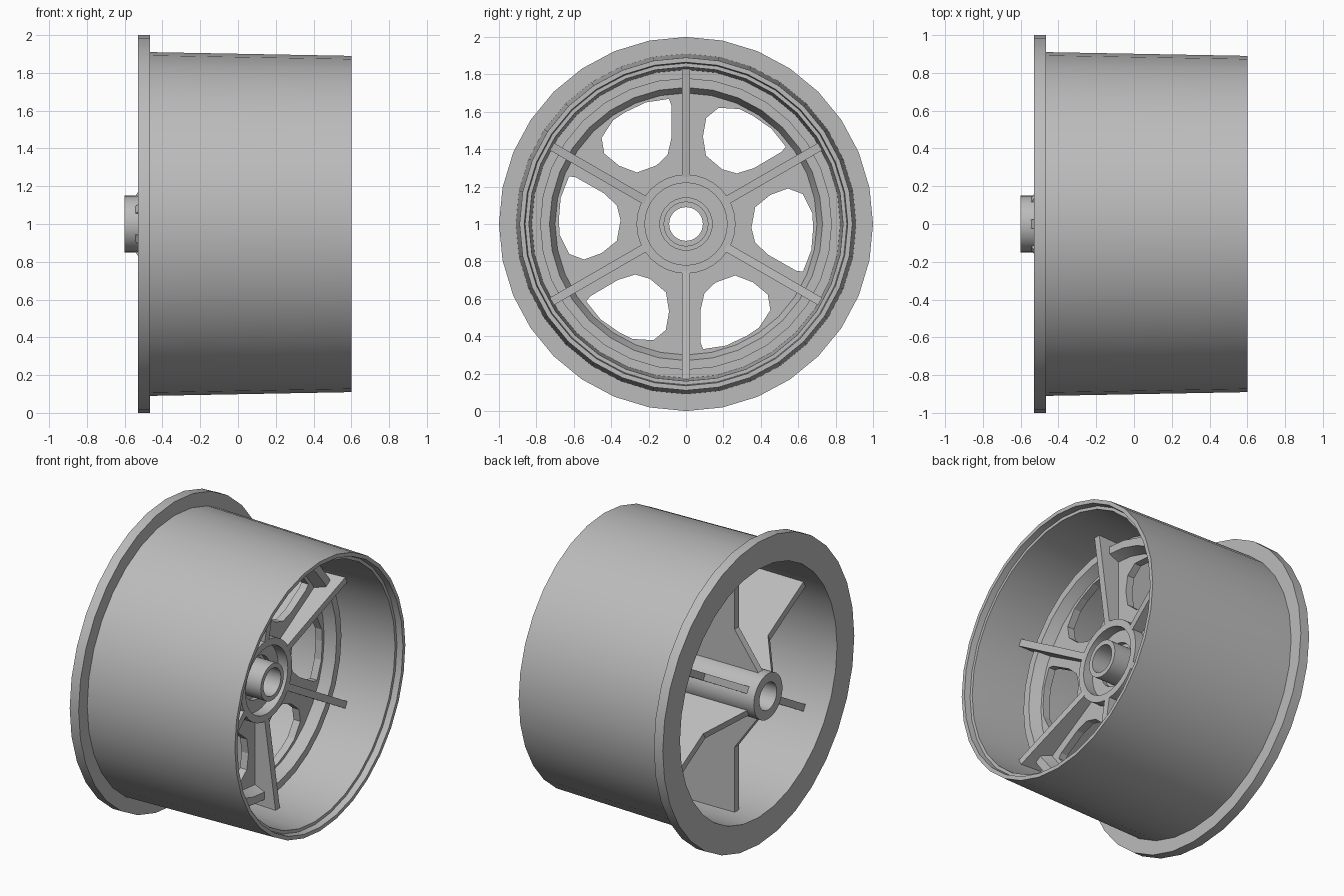
import bpy, bmesh, math
from mathutils import Matrix, Vector

if "Cube" in bpy.data.objects:
    bpy.data.objects.remove(bpy.data.objects["Cube"])

SPOKES = 6
AXLE = Vector((0, 0, 1))

grey = bpy.data.materials.new("mid_grey")
grey.use_nodes = True
grey.diffuse_color = (0.5, 0.5, 0.5, 1)
grey.node_tree.nodes["Principled BSDF"].inputs["Base Color"].default_value = (0.5, 0.5, 0.5, 1)


def finish(name, bm, smooth=True):
    bmesh.ops.recalc_face_normals(bm, faces=bm.faces)
    mesh = bpy.data.meshes.new(name)
    bm.to_mesh(mesh)
    bm.free()
    mesh.materials.append(grey)
    ob = bpy.data.objects.new(name, mesh)
    ob.location = AXLE
    bpy.context.collection.objects.link(ob)
    if smooth:
        bpy.ops.object.select_all(action='DESELECT')
        ob.select_set(True)
        bpy.context.view_layer.objects.active = ob
        bpy.ops.object.shade_smooth_by_angle(angle=math.radians(30))
    return ob


def lathe(name, profile, steps=32):
    """Turn a closed (x, radius) profile around the axle."""
    bm = bmesh.new()
    rings = []
    for i in range(steps):
        a = math.tau * i / steps
        rings.append([bm.verts.new((x, r * math.sin(a), r * math.cos(a))) for x, r in profile])
    n = len(profile)
    for i in range(steps):
        a, b = rings[i], rings[(i + 1) % steps]
        for j in range(n):
            k = (j + 1) % n
            bm.faces.new((a[j], a[k], b[k], b[j]))
    return finish(name, bm)


def prisms(name, points, offset, first_angle):
    """Extrude an outline by offset and repeat it around the axle."""
    bm = bmesh.new()
    for i in range(SPOKES):
        turn = Matrix.Rotation(first_angle + math.tau * i / SPOKES, 3, 'X')
        low = [bm.verts.new(turn @ Vector(p)) for p in points]
        high = [bm.verts.new(turn @ (Vector(p) + Vector(offset))) for p in points]
        bm.faces.new(low)
        bm.faces.new(high[::-1])
        for j in range(len(points)):
            k = (j + 1) % len(points)
            bm.faces.new((low[j], low[k], high[k], high[j]))
    return finish(name, bm, smooth=False)


# Outer shell: flange and slightly tapered barrel with a stepped lip
lathe("flange", [(-.53, .82), (-.53, 1), (-.465, 1), (-.465, .82)])
lathe("barrel", [(-.5, .82), (-.5, .91), (-.465, .91), (.6, .89), (.6, .865),
                 (.56, .86), (.56, .84), (.14, .825)])

# Web disc with a raised ring
web = lathe("web_disc", [(.09, .14), (.09, .84), (.14, .84), (.14, .78), (.21, .78),
                         (.21, .73), (.14, .70), (.14, .14)])

# Teardrop openings between the spokes
outline = [(.35, -.02), (.37, .09), (.45, .155), (.545, .19), (.625, .16), (.675, .06),
           (.68, -.02), (.67, -.14), (.625, -.255), (.59, -.25), (.44, -.165), (.37, -.10)]
cutter = prisms("opening_cutter", [(-.1, y, z) for y, z in outline], (.5, 0, 0), 0)
cutter.hide_render = True
cutter.hide_viewport = True
cut = web.modifiers.new("openings", 'BOOLEAN')
cut.operation = 'DIFFERENCE'
cut.solver = 'EXACT'
cut.object = cutter

# Hub: long bored tube and a shallow cup around its end
lathe("hub_tube", [(-.6, .09), (-.6, .15), (.11, .15), (.11, .12), (.25, .12), (.25, .09)])
lathe("hub_cup", [(.1, .22), (.1, .265), (.21, .265), (.21, .22)])

# Radial ribs
half = .0225
rib = [(-.55, .14), (-.37, .39), (-.37, .828), (.29, .828), (.21, .25), (.12, .25), (.12, .14)]
prisms("spoke_ribs", [(x, -half, r) for x, r in rib], (0, 2 * half, 0), 0)
